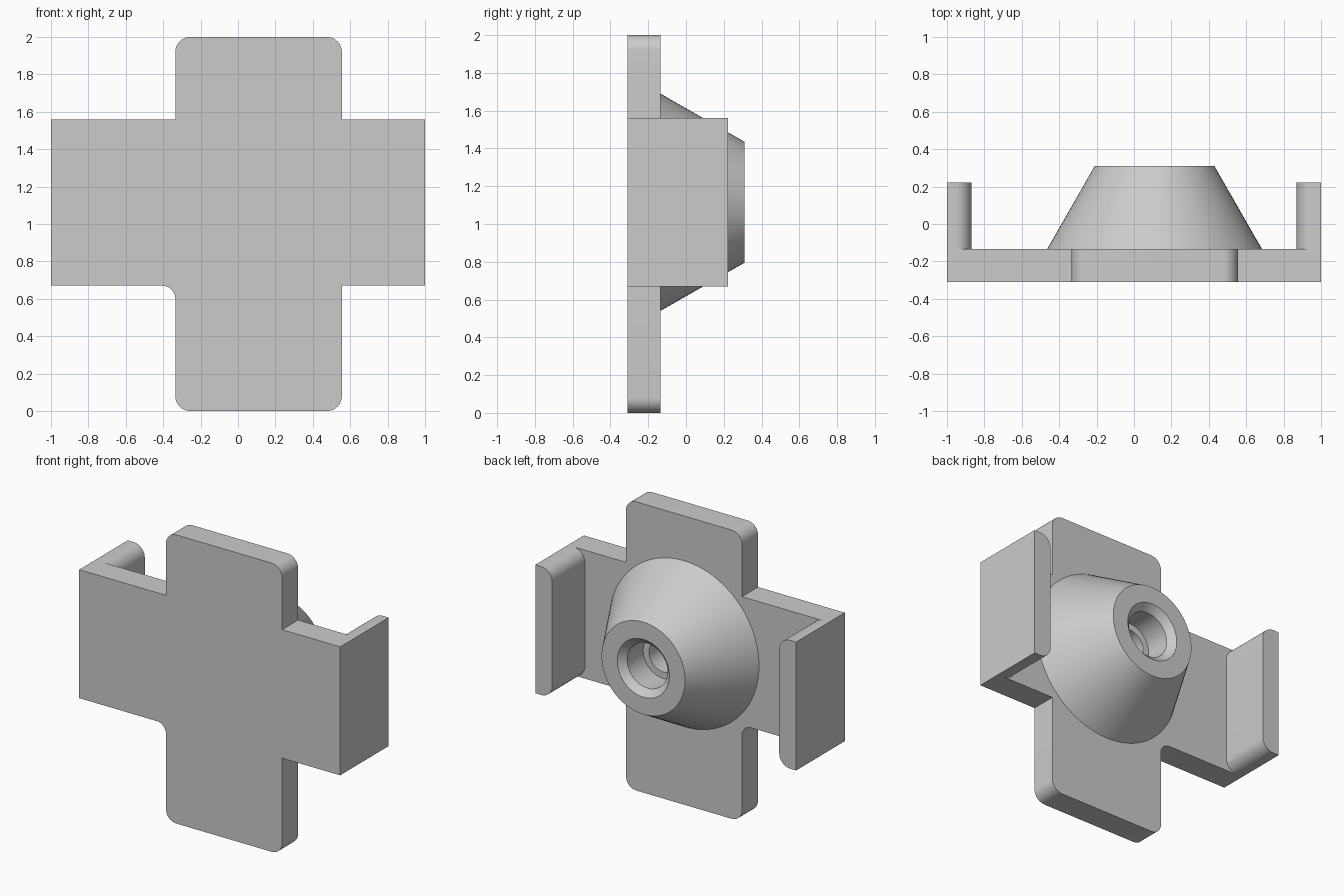
import bpy
import bmesh
import math
from mathutils import Vector

cube = bpy.data.objects.get("Cube")
if cube:
    bpy.data.objects.remove(cube, do_unlink=True)

grey = bpy.data.materials.new("plain_grey")
grey.use_nodes = True
grey.diffuse_color = (0.6, 0.6, 0.6, 1)
grey.node_tree.nodes["Principled BSDF"].inputs["Base Color"].default_value = (0.6, 0.6, 0.6, 1)

FRONT, FACE, CLIP_END, TIP = -0.31, -0.135, 0.222, 0.31   # depths along y
LOW, HIGH = 0.67, 1.56                                   # side arm heights


def finish(name, bm):
    bmesh.ops.recalc_face_normals(bm, faces=bm.faces)
    mesh = bpy.data.meshes.new(name)
    bm.to_mesh(mesh)
    bm.free()
    mesh.materials.append(grey)
    obj = bpy.data.objects.new(name, mesh)
    bpy.context.collection.objects.link(obj)
    bpy.ops.object.select_all(action="DESELECT")
    obj.select_set(True)
    bpy.context.view_layer.objects.active = obj
    bpy.ops.object.shade_smooth_by_angle(angle=math.radians(30))
    return obj


def rounded_outline(corners, steps=10):
    """Replace each right-angled (x, z, radius) corner with an arc."""
    points = []
    for i, (x, z, r) in enumerate(corners):
        p = Vector((x, z))
        if r == 0:
            points.append(p)
            continue
        u = (Vector(corners[i - 1][:2]) - p).normalized() * r
        v = (Vector(corners[(i + 1) % len(corners)][:2]) - p).normalized() * r
        for k in range(steps + 1):
            t = math.pi / 2 * k / steps
            points.append(p + u * (1 - math.sin(t)) + v * (1 - math.cos(t)))
    return points


def prism(name, corners, y0, y1):
    bm = bmesh.new()
    face = bm.faces.new([bm.verts.new((p.x, y0, p.y)) for p in rounded_outline(corners)])
    side = bmesh.ops.extrude_face_region(bm, geom=[face], use_keep_orig=True)
    verts = [g for g in side["geom"] if isinstance(g, bmesh.types.BMVert)]
    bmesh.ops.translate(bm, verts=verts, vec=(0, y1 - y0, 0))
    return finish(name, bm)


def lathe(name, profile, x, z, segments=96):
    """Turn a (radius, y) profile around an axis along y."""
    bm = bmesh.new()
    verts = [bm.verts.new((x + r, y, z)) for r, y in profile]
    edges = [bm.edges.new(pair) for pair in zip(verts, verts[1:])]
    bmesh.ops.spin(bm, geom=verts + edges, cent=(x, 0, z), axis=(0, 1, 0),
                   angle=math.tau, steps=segments)
    bmesh.ops.remove_doubles(bm, verts=bm.verts, dist=0.0001)
    return finish(name, bm)


# Cross-shaped back plate with rounded ends and one filleted inner corner
left, right, r = -0.335, 0.555, 0.08
prism("cross_plate", [
    (left, 0, r), (right, 0, r), (right, LOW, 0), (1, LOW, 0),
    (1, HIGH, 0), (right, HIGH, 0), (right, 2, r), (left, 2, r),
    (left, HIGH, 0), (-1, HIGH, 0), (-1, LOW, 0), (left, LOW, 0.07),
], FRONT, FACE)

# Side clips with rounded inner edges
for side, name in ((1, "left_clip"), (-1, "right_clip")):
    inner, outer = 0.87 * side, side
    prism(name, [(outer, LOW, 0), (outer, HIGH, 0),
                 (inner, HIGH, 0.085), (inner, LOW, 0.085)], FACE, CLIP_END)

# Conical boss with a chamfered, stepped blind bore
lathe("conical_boss", [
    (0, FACE), (0.575, FACE), (0.32, TIP), (0.2, TIP), (0.155, TIP - 0.045),
    (0.155, TIP - 0.22), (0.11, TIP - 0.22), (0.11, TIP - 0.4), (0, TIP - 0.4),
], 0.11, (LOW + HIGH) / 2)
